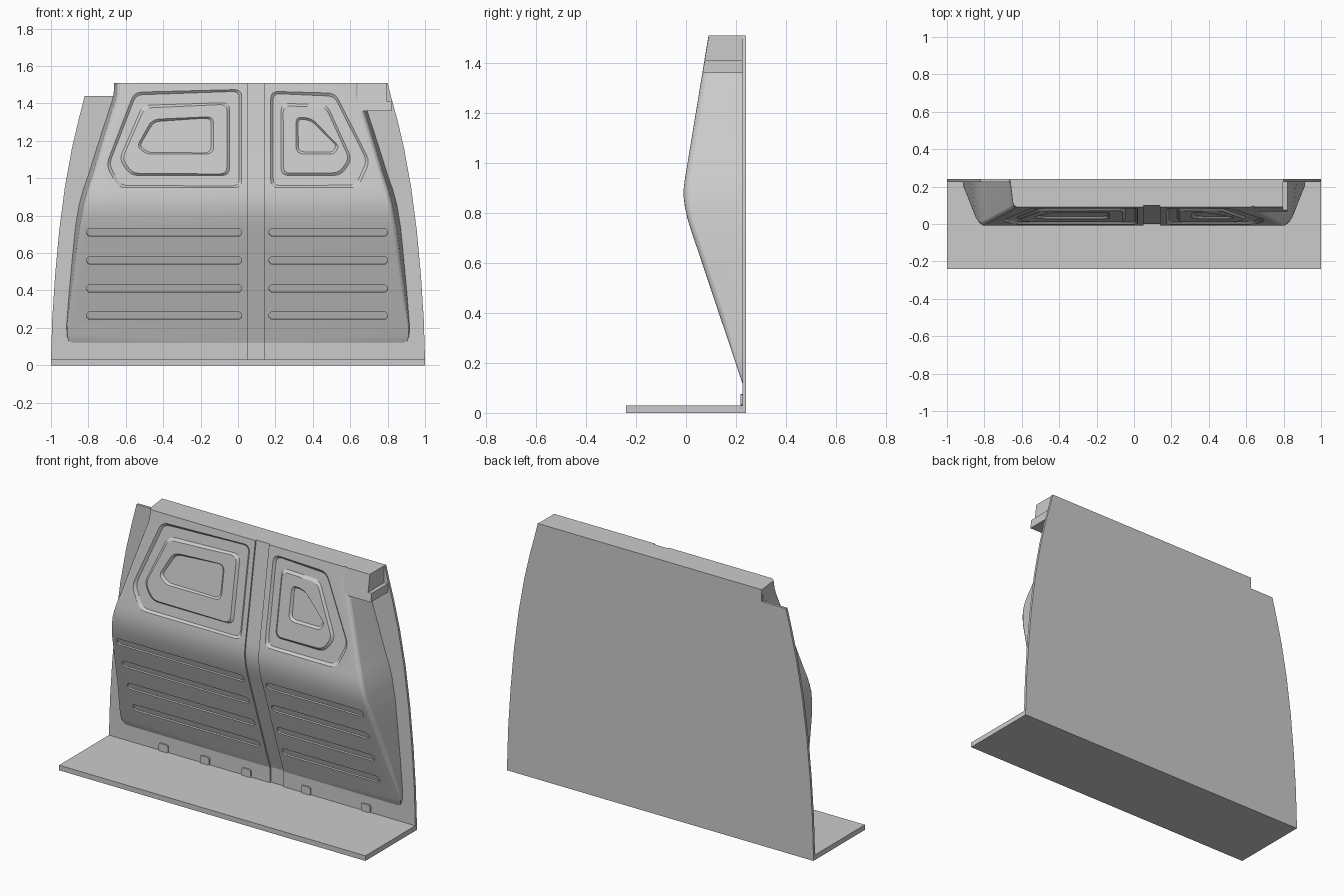
import bpy, bmesh, math
from mathutils import Vector

if "Cube" in bpy.data.objects:
    bpy.data.objects.remove(bpy.data.objects["Cube"])

BACK = 0.24
PLATE_Y = 0.225
FRONT = [(0.12, 0.225), (0.74, 0.017), (0.78, 0.005), (0.82, -0.004), (0.86, -0.009),
         (0.90, -0.009), (0.94, -0.004), (0.98, 0.003), (1.51, 0.09)]          # z, y
SIDE = [(0.12, 0.885), (0.13, 0.905), (0.16, 0.916), (0.22, 0.917), (0.40, 0.903), (0.60, 0.884),
        (0.74, 0.870), (0.86, 0.850), (0.94, 0.828), (1.02, 0.800), (1.18, 0.75),
        (1.34, 0.698), (1.42, 0.672), (1.45, 0.665), (1.51, 0.662)]            # z, half width


def lerp(table, z):
    if z <= table[0][0]:
        return table[0][1]
    for (a, u), (b, v) in zip(table, table[1:]):
        if z <= b:
            return u + (v - u) * (z - a) / (b - a)
    (a, u), (b, v) = table[-2:]
    return u + (v - u) * (z - a) / (b - a)


def loft(name, loops, caps=(True, True), smooth=None):
    """Skin a series of equal-length closed loops."""
    bm = bmesh.new()
    rings = [[bm.verts.new(p) for p in l] for l in loops]
    n = len(rings[0])
    for a, b in zip(rings, rings[1:]):
        for i in range(n):
            j = (i + 1) % n
            bm.faces.new((a[i], a[j], b[j], b[i]))
    if caps[0]:
        bm.faces.new(rings[0][::-1])
    if caps[1]:
        bm.faces.new(rings[-1])
    bm.normal_update()
    if all(caps):
        bmesh.ops.recalc_face_normals(bm, faces=bm.faces)
    else:
        bm.faces.ensure_lookup_table()
        if bm.faces[-1].normal.y > 0:
            bmesh.ops.reverse_faces(bm, faces=bm.faces)
    me = bpy.data.meshes.new(name)
    bm.to_mesh(me)
    bm.free()
    ob = bpy.data.objects.new(name, me)
    bpy.context.collection.objects.link(ob)
    if smooth:
        shade(ob, smooth)
    return ob


def shade(ob, angle):
    bpy.ops.object.select_all(action='DESELECT')
    ob.select_set(True)
    bpy.context.view_layer.objects.active = ob
    bpy.ops.object.shade_smooth_by_angle(angle=math.radians(angle))


def cut(ob, cutter):
    bpy.context.view_layer.objects.active = ob
    m = ob.modifiers.new("cut", 'BOOLEAN')
    m.operation, m.solver, m.object = 'DIFFERENCE', 'EXACT', cutter
    bpy.ops.object.modifier_apply(modifier=m.name)


def prism_x(name, yz, x0, x1):
    return loft(name, [[(x, y, z) for y, z in yz] for x in (x0, x1)])


def rounded(pts, r=0.04, steps=4):
    out = []
    for i, p in enumerate(pts):
        p = Vector(p)
        d0 = (Vector(pts[i - 1]) - p)
        d1 = (Vector(pts[(i + 1) % len(pts)]) - p)
        k = min(r, d0.length * 0.4, d1.length * 0.4)
        a, b = p + d0.normalized() * k, p + d1.normalized() * k
        for s in range(steps + 1):
            t = s / steps
            out.append(a * (1 - t) ** 2 + p * 2 * t * (1 - t) + b * t * t)
    return out


def shrink(loop, w):
    c = sum(loop, Vector((0, 0))) / len(loop)
    return [p - (p - c).normalized() * w for p in loop]


def on_front(loop, depth):
    return [(p.x, lerp(FRONT, p.y) + depth, p.y) for p in loop]


# floor strip
prism_x("floor_strip", [(-BACK, 0), (BACK, 0), (BACK, 0.03), (-BACK, 0.03)], -1, 1)

# flat back plate with curved sides
edge = [(1.0, 0.03), (0.993, 0.25), (0.978, 0.48), (0.956, 0.72), (0.926, 0.95), (0.888, 1.16),
        (0.853, 1.31), (0.82, 1.44)]
outline = edge[:-1] + [(0.82, 1.43), (0.80, 1.51), (-0.662, 1.51), (-0.662, 1.44)]
outline += [(-x, z) for x, z in reversed(edge)]
plate = loft("back_plate", [[(x, y, z) for x, z in outline] for y in (PLATE_Y, BACK)])

# bulging body, one rounded section per height
zs = sorted({z for z, _ in FRONT} | {z for z, _ in SIDE})
rows = []
for z in zs:
    y, x = lerp(FRONT, z), lerp(SIDE, z)
    d = max(PLATE_Y - y, 0.0)
    r = min(0.03, d * 0.4)
    half = [(x, 0.232), (x - 0.1 * d, y + r)]
    for a in (22.5, 45, 67.5, 90):
        t = math.radians(a)
        half.append((x - 0.1 * d - r * (1 - math.cos(t)), y + r * (1 - math.sin(t))))
    rows.append([(-u, v, z) for u, v in half] + [(u, v, z) for u, v in reversed(half)])
body = loft("bulged_body", rows)

# vertical centre channel
path = [(PLATE_Y + 0.009, 0.02)] + [(y + 0.009, z) for z, y in FRONT]
path += [(lerp(FRONT, 1.6) + 0.009, 1.6), (-0.4, 1.6), (-0.4, 0.02)]
cutters = [prism_x("channel_cutter", path, 0.05, 0.14)]
cut(plate, cutters[0])

# nested embossed panels: outer recess, raised field, inner recess
PANELS = {
    "left": ([(-0.555, 1.46), (0.02, 1.475), (0.02, 0.95), (-0.64, 0.95), (-0.705, 1.07)],
             [(-0.51, 1.39), (-0.045, 1.405), (-0.045, 1.015), (-0.575, 1.015), (-0.635, 1.10)],
             [(-0.46, 1.315), (-0.13, 1.33), (-0.13, 1.13), (-0.49, 1.13), (-0.54, 1.17)]),
    "right": ([(0.175, 1.465), (0.52, 1.455), (0.705, 1.09), (0.64, 0.95), (0.175, 0.95)],
              [(0.23, 1.40), (0.475, 1.395), (0.61, 1.10), (0.55, 1.015), (0.23, 1.015)],
              [(0.31, 1.33), (0.395, 1.32), (0.54, 1.17), (0.515, 1.13), (0.31, 1.13)])}
for side, polys in PANELS.items():
    a, b, c = (rounded(p) for p in polys)
    cutters.append(loft("panel_cutter", [on_front(a, -0.05), on_front(a, 0.03)]))
    steps = [(a, 0), (shrink(a, 0.016), 0.012), (b, 0.012), (shrink(b, 0.016), 0.0),
             (c, 0.0), (shrink(c, 0.014), 0.012)]
    loft("embossed_panel_" + side, [on_front(l, d) for l, d in steps], (False, True), 20)

# horizontal slots in the lower slope, cut along the slope normal
normal = Vector((0, -0.948, -0.318))
for i, z in enumerate((0.71, 0.56, 0.41, 0.265)):
    for x0, x1 in ((-0.81, 0.02), (0.165, 0.80)):
        h = 0.021
        stadium = []
        for cx, start in ((x1 - h, -90), (x0 + h, 90)):
            for k in range(9):
                t = math.radians(start + k * 22.5)
                stadium.append(Vector((cx + h * math.cos(t), z + h * math.sin(t))))
        base = [Vector(p) for p in on_front(stadium, 0)]
        cutters.append(loft("slot_cutter", [[p + normal * d for p in base] for d in (0.03, -0.009)]))

for c in cutters:
    cut(body, c)
for c in cutters:
    bpy.data.objects.remove(c)
shade(body, 20)

# squared header end at the top right, with a stepped lip below it
def header(name, z0, z1, x0, x1, inset=0.0):
    prism_x(name, [(lerp(FRONT, z0) + inset, z0), (BACK, z0), (BACK, z1),
                   (lerp(FRONT, z1) + inset, z1)], x0, x1)


header("header_end", 1.36, 1.51, 0.64, 0.797, 0.001)
header("header_lip", 1.36, 1.41, 0.76, 0.82, 0.001)

# small locating tabs along the foot of the plate
for i, x in enumerate((-0.64, -0.37, -0.10, 0.29, 0.68)):
    tab = rounded([(x - 0.03, 0.028), (x + 0.03, 0.028), (x + 0.03, 0.075), (x - 0.03, 0.075)], 0.012, 2)
    loft(f"tab_{i + 1}", [[(p.x, y, p.y) for p in tab] for y in (PLATE_Y + 0.005, PLATE_Y - 0.008)])
